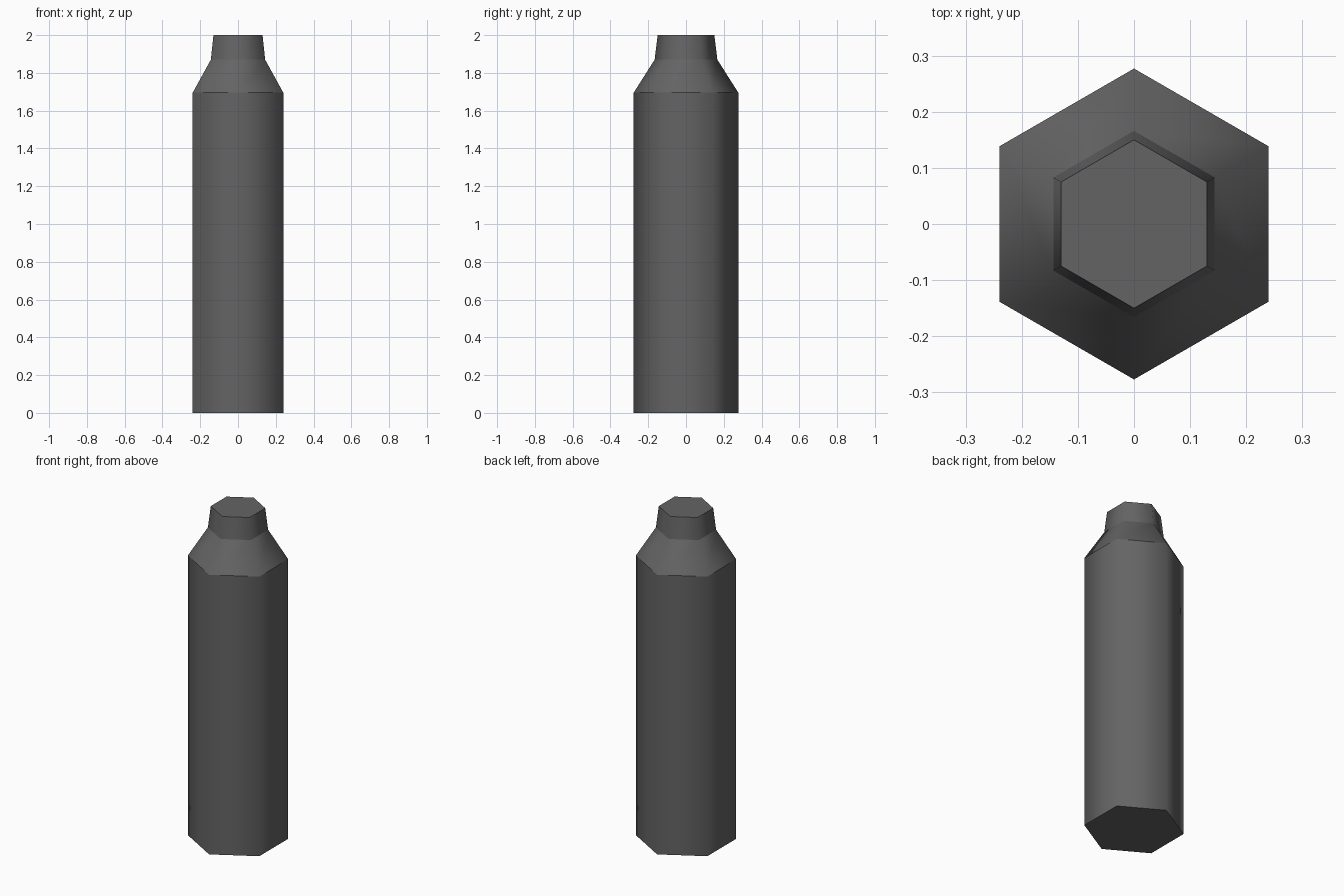
import bpy, bmesh
from math import cos, sin, pi

cube = bpy.data.objects.get("Cube")
if cube:
    bpy.data.objects.remove(cube, do_unlink=True)

# Single dark grey material
grey = bpy.data.materials.new("dark_grey")
grey.use_nodes = True
colour = (0.127, 0.127, 0.127, 1)
grey.diffuse_color = colour
grey.node_tree.nodes["Principled BSDF"].inputs["Base Color"].default_value = colour

SIDES = 6
# Profile as (radius, height): base, body top, neck base, neck top
profile = [(0.277, 0), (0.277, 1.695), (0.166, 1.87), (0.15, 2)]

bm = bmesh.new()
rings = []
for radius, z in profile:
    angles = [pi / 2 + 2 * pi * i / SIDES for i in range(SIDES)]
    rings.append([bm.verts.new((radius * cos(a), radius * sin(a), z)) for a in angles])

# Smooth walls of body, shoulder and neck
for low, high in zip(rings, rings[1:]):
    for i in range(SIDES):
        j = (i + 1) % SIDES
        bm.faces.new((low[i], low[j], high[j], high[i])).smooth = True

# Flat end caps
bm.faces.new(rings[0][::-1])
bm.faces.new(rings[-1])

# Crisp creases around each ring, soft edges along the length
for edge in bm.edges:
    a, b = edge.verts
    edge.smooth = abs(a.co.z - b.co.z) > 0.01

mesh = bpy.data.meshes.new("bottle")
bm.to_mesh(mesh)
bm.free()
mesh.materials.append(grey)
bottle = bpy.data.objects.new("bottle", mesh)
bpy.context.collection.objects.link(bottle)
